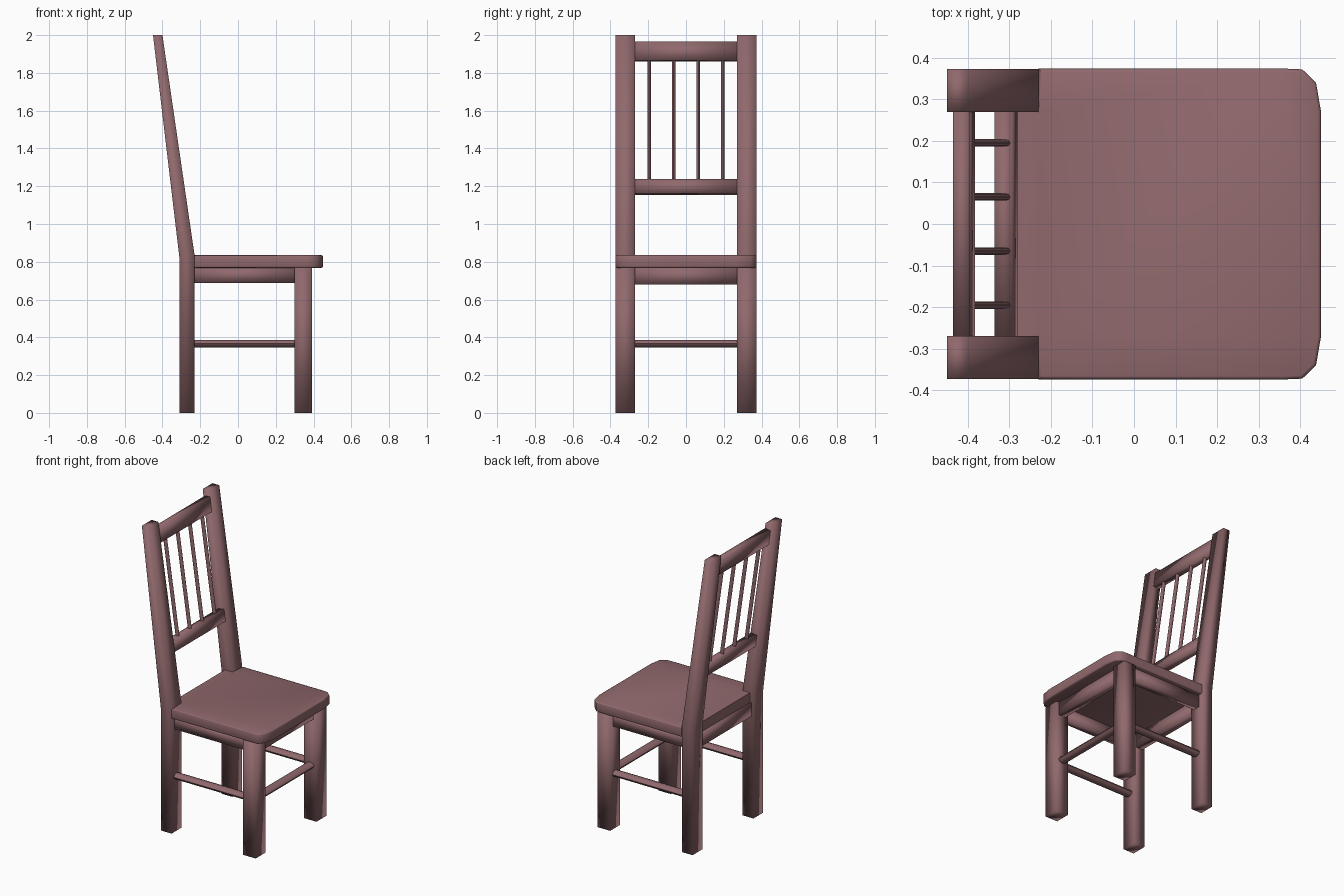
import bpy, bmesh, math
from mathutils import Vector

if "Cube" in bpy.data.objects:
    bpy.data.objects.remove(bpy.data.objects["Cube"])

wood = bpy.data.materials.new("mauve_wood")
wood.diffuse_color = (0.28, 0.14, 0.15, 1)
wood.use_nodes = True
wood.node_tree.nodes["Principled BSDF"].inputs["Base Color"].default_value = wood.diffuse_color


def finish(name, bm, angle=None):
    bmesh.ops.recalc_face_normals(bm, faces=bm.faces)
    for f in bm.faces:
        f.smooth = True
    me = bpy.data.meshes.new(name)
    bm.to_mesh(me)
    bm.free()
    me.materials.append(wood)
    ob = bpy.data.objects.new(name, me)
    bpy.context.collection.objects.link(ob)
    if angle:
        bpy.ops.object.select_all(action='DESELECT')
        ob.select_set(True)
        bpy.context.view_layer.objects.active = ob
        bpy.ops.object.shade_smooth_by_angle(angle=math.radians(angle))
    return ob


def loft(name, rings, angle=None):
    bm = bmesh.new()
    rings = [[bm.verts.new(p) for p in ring] for ring in rings]
    n = len(rings[0])
    for a, b in zip(rings, rings[1:]):
        for i in range(n):
            j = (i + 1) % n
            bm.faces.new((a[i], a[j], b[j], b[i]))
    bm.faces.new(rings[0])
    bm.faces.new(rings[-1])
    return finish(name, bm, angle)


def beam(name, sections, y0, y1):
    """Loft rectangles; each section is ((x_back, z), (x_front, z))."""
    return loft(name, [[(xa, y0, za), (xb, y0, zb), (xb, y1, zb), (xa, y1, za)]
                       for (xa, za), (xb, zb) in sections])


def box(name, x0, x1, y0, y1, z0, z1):
    return beam(name, [((x0, z0), (x1, z0)), ((x0, z1), (x1, z1))], y0, y1)


def rod(name, a, b, u, v, sides=8):
    """Oval rod from a to b; u and v are the half axes of its section."""
    u, v = Vector(u), Vector(v)
    angles = [2 * math.pi * i / sides for i in range(sides)]
    loft(name, [[Vector(p) + u * math.cos(t) + v * math.sin(t) for t in angles]
                for p in (a, b)], 60)


# Legs, back posts, side aprons and side rungs, mirrored left and right
for s, side in ((-1, "near"), (1, "far")):
    y0, y1 = sorted((s * 0.27, s * 0.373))
    beam("back_post_" + side, [((-0.31, 0), (-0.23, 0)),
                               ((-0.31, 0.82), (-0.23, 0.835)),
                               ((-0.45, 2.0), (-0.40, 2.0))], y0, y1)
    box("front_leg_" + side, 0.30, 0.392, y0, y1, 0, 0.77)
    y0, y1 = sorted((s * 0.295, s * 0.345))
    box("side_apron_" + side, -0.235, 0.305, y0, y1, 0.688, 0.77)
    rod("side_rung_" + side, (-0.235, s * 0.32, 0.367), (0.305, s * 0.32, 0.367),
        (0, 0.03, 0), (0, 0, 0.02))

# Front rung
rod("front_rung", (0.345, -0.275, 0.367), (0.345, 0.275, 0.367),
    (0.03, 0, 0), (0, 0, 0.02))

# Front and back aprons
box("front_apron", 0.32, 0.37, -0.275, 0.275, 0.68, 0.77)
box("back_apron", -0.295, -0.245, -0.275, 0.275, 0.68, 0.77)

# Seat: notched around the posts, clipped front corners, eased edges
half = [(-0.286, 0.27), (-0.23, 0.27), (-0.23, 0.374), (0.36, 0.374),
        (0.405, 0.372), (0.438, 0.34), (0.45, 0.27)]
outline = half + [(x, -y) for x, y in reversed(half)]
bm = bmesh.new()
base = bm.faces.new([bm.verts.new((x, y, 0.768)) for x, y in outline])
ext = bmesh.ops.extrude_face_region(bm, geom=[base])
top = [v for v in ext["geom"] if isinstance(v, bmesh.types.BMVert)]
bmesh.ops.translate(bm, verts=top, vec=(0, 0, 0.067))
rim = [e for e in bm.edges if abs(e.verts[0].co.z - e.verts[1].co.z) < 1e-5
       and (min(v.co.x for v in e.verts) > -0.235
            and max(abs(v.co.y) for v in e.verts) > 0.271
            or all(v.co.x > 0.44 for v in e.verts))]
bmesh.ops.bevel(bm, geom=rim, offset=0.008, segments=2, profile=0.5, affect='EDGES')
finish("seat", bm, 50)

# Back rest rails, square to the leaning posts, and spindles
beam("lower_back_rail", [((-0.325, 1.154), (-0.28, 1.162)),
                         ((-0.336, 1.232), (-0.293, 1.239))], -0.275, 0.275)
beam("top_back_rail", [((-0.423, 1.86), (-0.383, 1.866)),
                       ((-0.436, 1.958), (-0.396, 1.965))], -0.275, 0.275)
for i in range(4):
    y = -0.195 + 0.13 * i
    rod(f"spindle_{i + 1}", (-0.309, y, 1.22), (-0.405, y, 1.88),
        (0.014, 0, 0), (0, 0.009, 0))
